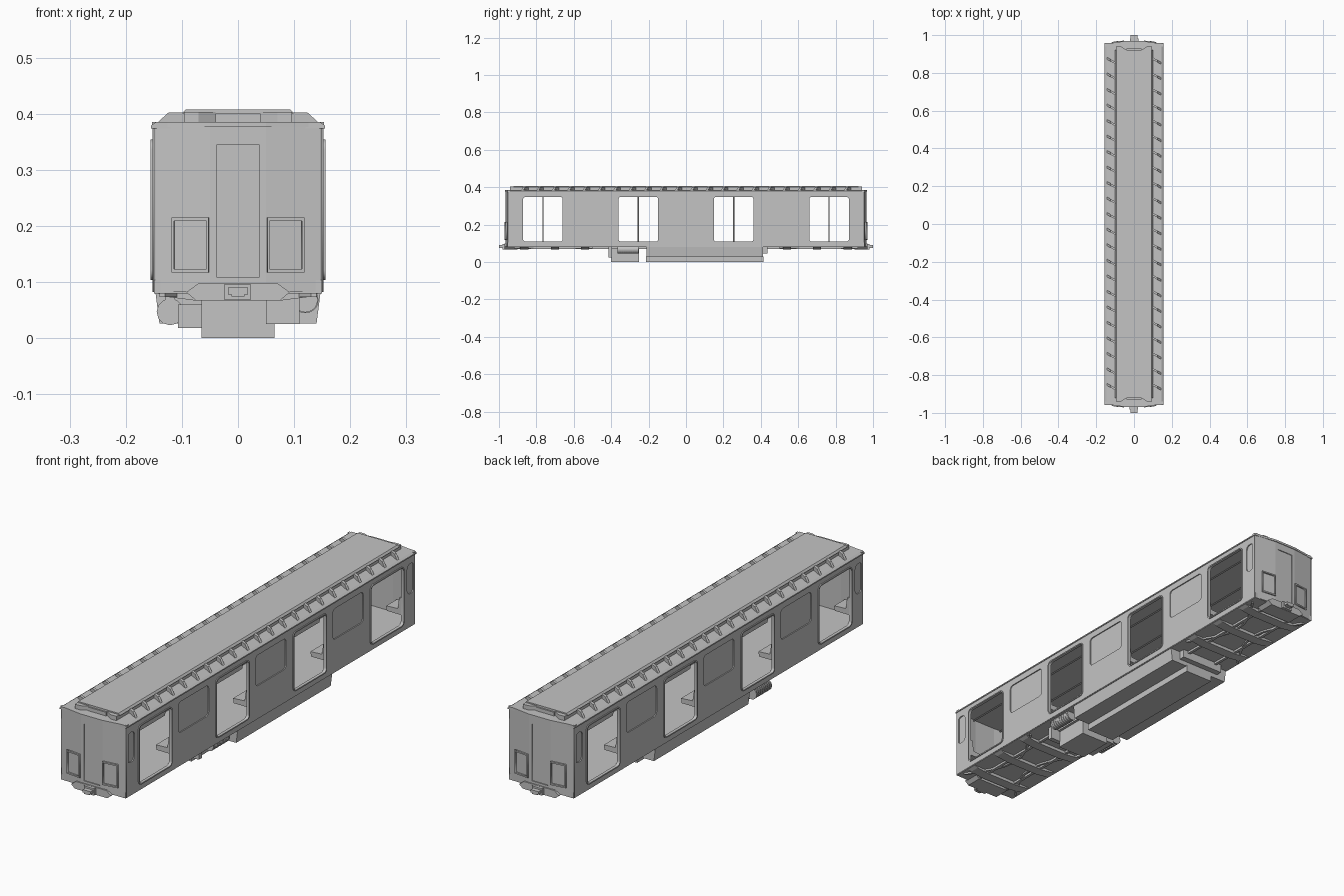
import bpy, bmesh, math
from mathutils import Matrix

if "Cube" in bpy.data.objects:
    bpy.data.objects.remove(bpy.data.objects["Cube"])

grey = bpy.data.materials.new("plain grey")
grey.use_nodes = True
grey.diffuse_color = (0.55, 0.55, 0.55, 1)
grey.node_tree.nodes["Principled BSDF"].inputs["Base Color"].default_value = (0.55, 0.55, 0.55, 1)

# Axis frames for profiles: (u, v, extrusion) -> world
SIDE = Matrix(((0, 0, 1, 0), (1, 0, 0, 0), (0, 1, 0, 0), (0, 0, 0, 1)))    # u=y v=z w=x
END = Matrix(((1, 0, 0, 0), (0, 0, -1, 0), (0, 1, 0, 0), (0, 0, 0, 1)))    # u=x v=z w=-y
PLAN = Matrix.Identity(4)                                                  # u=x v=y w=z


def finish(name, bm):
    bmesh.ops.recalc_face_normals(bm, faces=bm.faces)
    me = bpy.data.meshes.new(name)
    bm.to_mesh(me)
    bm.free()
    me.materials.append(grey)
    ob = bpy.data.objects.new(name, me)
    bpy.context.collection.objects.link(ob)
    return ob


def prism(name, pts, w0, w1, frame=PLAN):
    """Extrude a closed outline from w0 to w1 along the frame's third axis."""
    bm = bmesh.new()
    a = [bm.verts.new((u, v, w0)) for u, v in pts]
    b = [bm.verts.new((u, v, w1)) for u, v in pts]
    bm.faces.new(a)
    bm.faces.new(b)
    for i in range(len(pts)):
        j = (i + 1) % len(pts)
        bm.faces.new((a[i], a[j], b[j], b[i]))
    bm.transform(frame)
    return finish(name, bm)


def rect(u0, u1, v0, v1):
    return [(u0, v0), (u1, v0), (u1, v1), (u0, v1)]


def box(name, x0, x1, y0, y1, z0, z1):
    return prism(name, rect(x0, x1, y0, y1), z0, z1)


def rounded(u0, u1, v0, v1, r, n=4):
    pts = []
    for cu, cv, a0 in ((u1 - r, v1 - r, 0), (u0 + r, v1 - r, 90), (u0 + r, v0 + r, 180), (u1 - r, v0 + r, 270)):
        for i in range(n + 1):
            a = math.radians(a0 + 90 * i / n)
            pts.append((cu + r * math.cos(a), cv + r * math.sin(a)))
    return pts


def plate(name, loops, w0, w1, frame):
    """Plate with holes: the first loop is the outline, the others are cut out."""
    cu = bpy.data.curves.new(name, 'CURVE')
    cu.dimensions = '2D'
    cu.fill_mode = 'BOTH'
    cu.extrude = abs(w1 - w0) / 2
    for loop in loops:
        s = cu.splines.new('POLY')
        s.points.add(len(loop) - 1)
        for p, (u, v) in zip(s.points, loop):
            p.co = (u, v, 0, 1)
        s.use_cyclic_u = True
    tmp = bpy.data.objects.new("tmp", cu)
    bpy.context.collection.objects.link(tmp)
    bpy.context.view_layer.update()
    bm = bmesh.new()
    bm.from_mesh(tmp.evaluated_get(bpy.context.evaluated_depsgraph_get()).to_mesh())
    bpy.data.objects.remove(tmp)
    bmesh.ops.remove_doubles(bm, verts=bm.verts, dist=1e-5)
    bm.transform(frame @ Matrix.Translation((0, 0, (w0 + w1) / 2)))
    return finish(name, bm)


def cylinder(name, p, r, length, axis, n=12):
    bm = bmesh.new()
    bmesh.ops.create_cone(bm, cap_ends=True, segments=n, radius1=r, radius2=r, depth=length)
    rot = {'z': Matrix(), 'y': Matrix.Rotation(math.pi / 2, 4, 'X'), 'x': Matrix.Rotation(math.pi / 2, 4, 'Y')}[axis]
    bm.transform(Matrix.Translation(p) @ rot)
    ob = finish(name, bm)
    for f in ob.data.polygons:
        f.use_smooth = len(f.vertices) == 4
    return ob


DOORS = (-0.765, -0.255, 0.255, 0.765)
BAYS = (-0.51, 0, 0.51)

# Side walls with open doorways and recessed windows
doors = [rounded(y - 0.107, y + 0.107, 0.108, 0.35, 0.015) for y in DOORS]
windows = [rounded(y - 0.1, y + 0.1, 0.22, 0.348, 0.015) for y in BAYS]
windows += [rounded(y - 0.023, y + 0.023, 0.22, 0.345, 0.02) for y in (-0.922, 0.922)]
for s, side in ((1, "left"), (-1, "right")):
    plate(side + "_wall", [rect(-0.952, 0.952, 0.082, 0.38)] + doors + windows, s * 0.142, s * 0.152, SIDE)
    for w in windows:
        prism(side + "_window", w, s * 0.143, s * 0.1475, SIDE)
    for y in DOORS:
        plate(side + "_door_frame", [rounded(y - 0.111, y + 0.111, 0.104, 0.354, 0.018),
              rounded(y - 0.106, y + 0.106, 0.109, 0.349, 0.014)], s * 0.152, s * 0.156, SIDE)

# Floor and roof base
box("floor", -0.15, 0.15, -0.955, 0.955, 0.08, 0.104)
roof = [(-0.155, 0.374), (0.155, 0.374), (0.155, 0.379), (0.146, 0.385), (-0.146, 0.385), (-0.155, 0.379)]
prism("roof_base", roof, -0.957, 0.957, END)

# Raised roof centre with notched ends and bevelled long edges
half = [(0.096, -0.94), (0.07, -0.94), (0.04, -0.922), (-0.04, -0.922), (-0.07, -0.94), (-0.096, -0.94)]
prism("roof_centre", half + [(-x, -y) for x, y in half], 0.384, 0.403)
prism("roof_cap", [(-0.1, 0.4), (0.1, 0.4), (0.093, 0.408), (-0.093, 0.408)], -0.922, 0.922, END)

# Slanted roof ribs along both shoulders
rib = [(0.095, 0.384), (0.144, 0.384), (0.124, 0.402), (0.095, 0.402)]
for i in range(22):
    y = -0.862 + i * 0.0822
    for s in (1, -1):
        ob = prism("roof_rib", [(s * u, v) for u, v in rib], -0.006, 0.006, END)
        for v in ob.data.vertices:
            v.co.y += y - (v.co.x - s * 0.12) * 0.55

# Ends: flat centre with recessed door, angled flanks, framed panels, apron and coupler
for s, end in ((1, "front"), (-1, "back")):
    F = Matrix.Rotation(0 if s == 1 else math.pi, 4, 'Z')
    door = rect(-0.037, 0.037, 0.108, 0.345)
    plate(end + "_end_centre", [rect(-0.05, 0.05, 0.082, 0.38), door], 0.953, 0.965, F @ END)
    prism(end + "_end_door", door, 0.953, 0.961, F @ END)
    for k in (1, -1):
        flank = [(k * 0.05, -0.965), (k * 0.147, -0.954), (k * 0.152, -0.95), (k * 0.152, -0.94), (k * 0.05, -0.953)]
        prism(end + "_end_flank", flank, 0.082, 0.38, F)
        tilt = F @ Matrix.Translation((k * 0.0845, -0.9605, 0)) @ Matrix.Rotation(k * 0.113, 4, 'Z')
        plate(end + "_panel_frame", [rect(-0.033, 0.033, 0.117, 0.215), rect(-0.029, 0.029, 0.123, 0.209)],
              -0.002, 0.007, tilt @ END)
    # Roof lip following the bowed end
    prism(end + "_roof_lip", [(-0.153, -0.94), (-0.153, -0.953), (-0.05, -0.968), (0.05, -0.968),
          (0.153, -0.953), (0.153, -0.94)], 0.376, 0.385, F)
    prism(end + "_roof_block", rect(-0.04, 0.04, 0.384, 0.4), 0.915, 0.928, F @ END)
    apron = [(-0.092, 0.082), (-0.07, 0.098), (0.07, 0.098), (0.092, 0.082), (0.075, 0.067), (-0.075, 0.067)]
    prism(end + "_apron", apron, 0.9, 0.97, F @ END)
    prism(end + "_coupler_bar", rect(-0.012, 0.012, 0.074, 0.09), 0.96, 1.0, F @ END)
    prism(end + "_coupler_head", rect(-0.024, 0.022, 0.068, 0.097), 0.965, 0.982, F @ END)
    prism(end + "_coupler_tip", rect(-0.018, 0.018, 0.078, 0.09), 0.98, 1.0, F @ END)

# Underframe: long sills, tapered cross beams and bowed diagonal ribs
for s in (1, -1):
    box("sill", s * 0.07 - 0.006, s * 0.07 + 0.006, -0.95, 0.95, 0.071, 0.081)
beam = [(-0.148, 0.082), (-0.13, 0.074), (-0.075, 0.067), (0.075, 0.067), (0.13, 0.074), (0.148, 0.082)]
for y in (0.54, 0.7, 0.865):
    for s in (1, -1):
        prism("cross_beam", beam, s * y - 0.022, s * y + 0.022, END)
for s in (1, -1):
    for k in (1, -1):
        arc = [(k * (0.14 - 0.09 * math.sin(math.pi * t / 8)), s * (0.5 + 0.42 * t / 8)) for t in range(9)]
        prism("bowed_rib", arc + [(x - k * 0.01, y) for x, y in reversed(arc)], 0.073, 0.081)

# Long equipment case in two tiers
case = [(-0.147, 0.081), (-0.14, 0.026), (0.14, 0.026), (0.147, 0.081)]
prism("equipment_case", case, -0.412, 0.212, END)
box("equipment_case_base", -0.065, 0.065, -0.215, 0.415, 0.0, 0.03)
box("case_end_bracket", -0.1, 0.1, 0.41, 0.437, 0.045, 0.081)

# Small equipment box, tank and coils
box("small_case", -0.065, 0.065, -0.4, -0.25, 0.0, 0.081)
box("small_case_wing", -0.107, 0.0, -0.39, -0.26, 0.018, 0.06)
box("hanger", 0.05, 0.11, -0.415, -0.395, 0.025, 0.081)
cylinder("air_tank", (0.12, -0.31, 0.068), 0.022, 0.11, 'y', 20)
for i in range(9):
    cylinder("tank_band", (0.12, -0.358 + i * 0.012, 0.068), 0.0235, 0.005, 'y', 20)
    cylinder("resistor_disc", (-0.121, -0.358 + i * 0.012, 0.047), 0.024, 0.006, 'y', 12)
box("resistor_bracket", -0.13, -0.112, -0.36, -0.26, 0.06, 0.081)

# Interior: seats, handrails and poles at the doorways
seat = [(0.142, 0.145), (0.075, 0.145), (0.072, 0.165), (0.125, 0.168), (0.132, 0.215), (0.142, 0.215)]
for s in (1, -1):
    for y in BAYS:
        prism("bench", [(s * u, v) for u, v in seat], -y - 0.135, -y + 0.135, END)
    for y in (-0.91, 0.91):
        prism("end_seat", [(s * u, v) for u, v in seat], -y - 0.035, -y + 0.035, END)
    cylinder("handrail", (s * 0.07, 0, 0.362), 0.003, 1.88, 'y', 8)
for y in DOORS:
    cylinder("pole", (0, y, 0.239), 0.0035, 0.272, 'z', 8)
